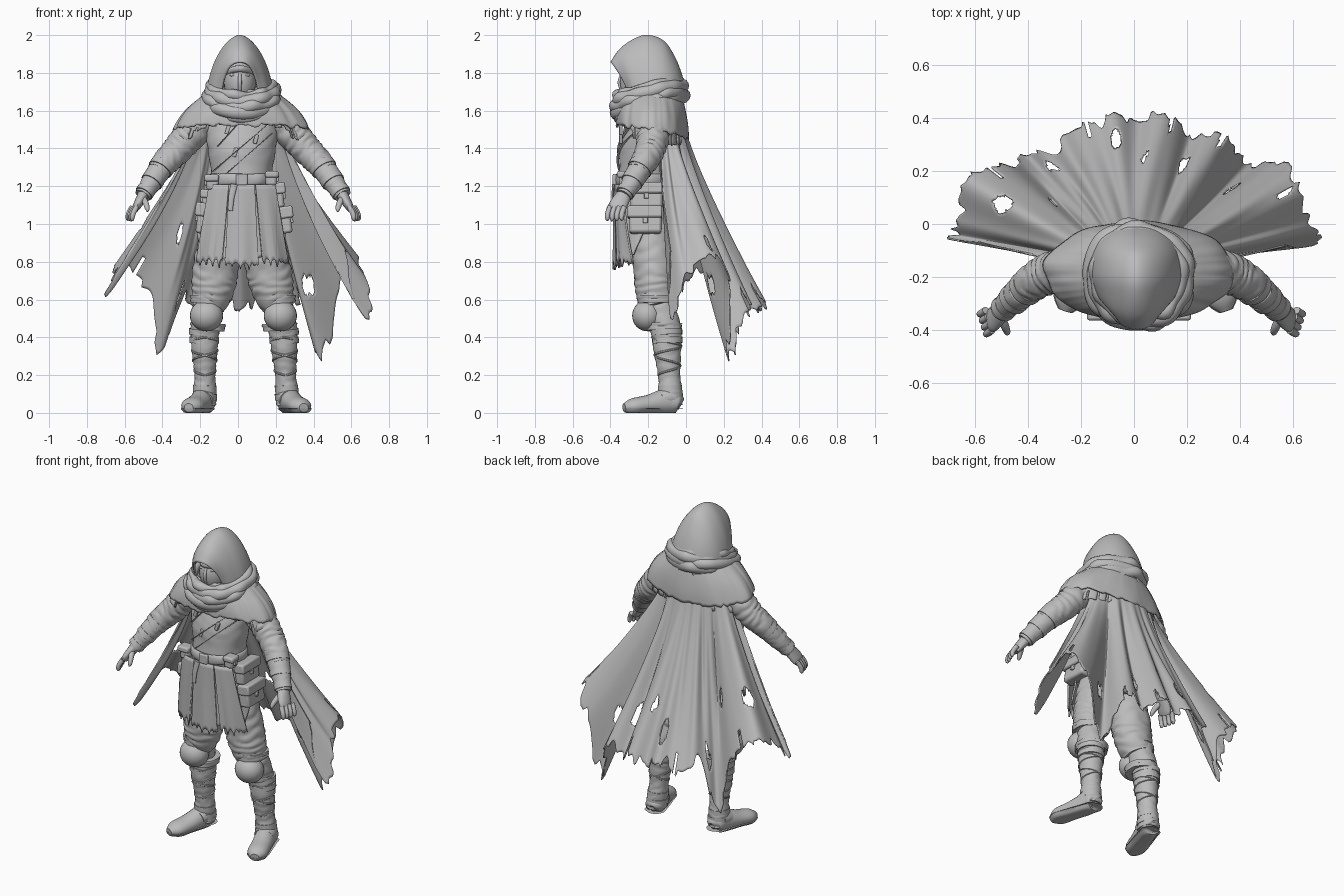
import bpy, bmesh
from math import sin, cos, pi, sqrt
from mathutils import Vector, Matrix, Euler, noise

if "Cube" in bpy.data.objects:
    bpy.data.objects.remove(bpy.data.objects["Cube"])

X, Y, Z = Vector((1, 0, 0)), Vector((0, 1, 0)), Vector((0, 0, 1))
SHIFT = 0.02  # the body stands slightly off the cloak's centre

grey = bpy.data.materials.new("plain_grey")
grey.use_nodes = True
grey.diffuse_color = (0.5, 0.5, 0.5, 1)
grey.node_tree.nodes["Principled BSDF"].inputs["Base Color"].default_value = (0.5, 0.5, 0.5, 1)


def finish(bm, name, thick=0, bevel=0, shift=SHIFT):
    bmesh.ops.delete(bm, geom=[v for v in bm.verts if not v.link_faces], context='VERTS')
    bmesh.ops.recalc_face_normals(bm, faces=bm.faces)
    mesh = bpy.data.meshes.new(name)
    bm.to_mesh(mesh)
    bm.free()
    mesh.materials.append(grey)
    ob = bpy.data.objects.new(name, mesh)
    bpy.context.collection.objects.link(ob)
    ob.location.x = shift
    bpy.ops.object.select_all(action='DESELECT')
    ob.select_set(True)
    bpy.context.view_layer.objects.active = ob
    bpy.ops.object.shade_smooth_by_angle(angle=.8)
    if thick:
        m = ob.modifiers.new("thickness", 'SOLIDIFY')
        m.thickness, m.offset = thick, 0
    if bevel:
        m = ob.modifiers.new("soft_edges", 'BEVEL')
        m.width, m.segments = bevel, 2


def surf(name, f, nu, nv, closed=True, caps=False, skip=None, **kw):
    """Grid surface from f(u, v); u runs around, v runs along."""
    bm = bmesh.new()
    cols = nu if closed else nu + 1
    g = [[bm.verts.new(f(i / nu, j / nv)) for i in range(cols)] for j in range(nv + 1)]
    for j in range(nv):
        for i in range(nu):
            if skip and skip((i + .5) / nu, (j + .5) / nv):
                continue
            k = (i + 1) % cols
            bm.faces.new((g[j][i], g[j][k], g[j + 1][k], g[j + 1][i]))
    if caps:
        bm.faces.new(g[0])
        bm.faces.new(g[-1])
    finish(bm, name, **kw)


def spline(rows, t):
    n = len(rows) - 1
    i = max(0, min(int(t * n), n - 1))
    f = t * n - i
    q = [rows[max(0, min(i + d, n))] for d in (-1, 0, 1, 2)]
    return [b + .5 * f * (c - a + f * (2 * a - 5 * b + 4 * c - d + f * (3 * (b - c) + d - a)))
            for a, b, c, d in zip(*q)]


def fold(amp, freq, u, v):
    a = 2 * pi * u
    n = noise.noise(Vector((cos(a), sin(a), v * 4 + freq)))
    return 1 + amp * (2 * abs(sin(pi * freq * v + 1.5 * sin(a) + 4 * n)) - 1)


def jag(t, k):
    return (t * k % 1) * .5 + abs(noise.noise(Vector((t * k * 2.3, k, .5))))


def side(p, s):
    """Mirror a point; the left limbs stand a little wider than the right ones."""
    low, far = max(0, .8 - p.z), max(0, p.x - .35)
    return Vector((s * p.x + (.05 * low + .06 * far if s > 0 else .012 * low), p.y, p.z))


def limb(name, rows, s=1, ref=X, nu=20, nv=24, amp=0, freq=6, lo=-9, hi=9):
    """Tube through rows of (x, y, z, radius, cross radius)."""
    def f(u, v):
        r = spline(rows, v)
        t = Vector(spline(rows, min(v + .01, 1))[:3]) - Vector(spline(rows, max(v - .01, 0))[:3])
        a = (ref - ref.project(t)).normalized()
        b = t.cross(a).normalized()
        k = fold(amp, freq, u, v)
        p = Vector(r[:3]) + a * r[3] * k * cos(2 * pi * u) + b * r[-1] * k * sin(2 * pi * u)
        p.z = min(max(p.z, lo), hi)
        return side(p, s)
    surf(name, f, nu, nv, caps=True)


def ball(name, loc, radii):
    bm = bmesh.new()
    bmesh.ops.create_uvsphere(bm, u_segments=24, v_segments=16, radius=1,
                              matrix=Matrix.LocRotScale(Vector(loc), None, Vector(radii)))
    finish(bm, name)


def box(name, loc, size, rot=(0, 0, 0), bevel=.01):
    bm = bmesh.new()
    bmesh.ops.create_cube(bm, size=1, matrix=Matrix.LocRotScale(Vector(loc), Euler(rot), Vector(size)))
    finish(bm, name, bevel=bevel)


def band(name, cy, rx, ry, back, front, r, tall=1.2, wob=.012, seed=0):
    """Closed loop of cloth or leather around the body, dipping in front."""
    def f(u, v):
        a, th = 2 * pi * u, 2 * pi * v
        n = noise.noise(Vector((cos(th) * 2, sin(th) * 2, seed)))
        d = r * cos(a) * (1 + .5 * n) + wob * n
        z = back + (front - back) * ((1 - sin(th)) / 2) ** 1.5 + r * tall * sin(a) + wob * n
        return Vector(((rx + d) * cos(th), cy + (ry + d) * sin(th), z))
    surf(name, f, 12, 72)


# Hood: arches of (apex y, apex z, half width, base y, pointedness, rim sweep) from rim to nape
arches = [(-.395, 1.855, .10, -.29, .75, 1.8), (-.345, 1.925, .14, -.27, .95, 1.5),
          (-.27, 1.977, .163, -.23, 1.15, 1.2), (-.20, 1.995, .175, -.19, 1.2, 1), (-.12, 1.965, .173, -.14, 1.2, 1),
          (-.065, 1.885, .16, -.1, 1.1, 1), (-.03, 1.80, .135, -.07, 1, 1), (-.01, 1.72, .10, -.04, 1, 1),
          (-.01, 1.66, .05, -.02, 1, 1)]


def hood(u, v):
    y, z, w, base, point, sweep = spline(arches, v)
    c, k = cos(pi * u), abs(sin(pi * u))
    x = w * abs(c) ** point
    return Vector((x if c > 0 else -x, base + (y - base) * k ** sweep, 1.62 + (z - 1.62) * k))


surf("hood", hood, 40, 36, closed=False, thick=.012, shift=.01)

# Masked face
ball("masked_face", (-.01, -.25, 1.75), (.085, .1, .12))
limb("brow_wrap", [(-.085, -.27, 1.8, .018), (-.03, -.335, 1.82, .018), (.01, -.335, 1.82, .018),
                   (.065, -.27, 1.8, .018)], ref=Z)
limb("mask_seam", [(-.01, -.335, 1.8, .008), (-.01, -.352, 1.75, .01), (-.01, -.335, 1.69, .008)])
for s in (-1, 1):
    ball("eye", (-.01 + s * .036, -.325, 1.788), (.018, .012, .008))

# Neck scarf
for i, (rx, back, front, r) in enumerate([(.165, 1.755, 1.675, .024), (.18, 1.73, 1.65, .03),
                                          (.186, 1.7, 1.62, .028), (.18, 1.675, 1.59, .032),
                                          (.165, 1.655, 1.56, .024)]):
    band("scarf_fold", -.195, rx, rx - .003, back, front, r, seed=i * 3.7)
surf("scarf_lining", lambda u, v: Vector(((.1 + .07 * v) * cos(2 * pi * u),
     -.2 + (.1 + .06 * v) * sin(2 * pi * u), 1.58 + .1 * v)), 32, 6, caps=True)

# Shoulder mantle with a torn hem, over a longer torn lining
mantle = [(.16, .145), (.23, .163), (.29, .176), (.33, .184), (.355, .186)]


def mantle_at(drop, scale, k):
    def f(u, v):
        a = 2 * pi * u
        rx, ry = spline(mantle, v)
        hem = 1.495 + drop * abs(cos(a)) - .035 * sin(a) - .022 * jag(u, k)
        w = scale * (1 + .05 * v * noise.noise(Vector((cos(a) * 2.5, sin(a) * 2.5, v))))
        return Vector((rx * w * cos(a), -.18 + ry * w * sin(a), 1.71 + (hem - 1.71) * v))
    return f


surf("shoulder_mantle", mantle_at(.015, 1, 19), 128, 14, thick=.01)
surf("torn_lining", mantle_at(-.06, .92, 29), 128, 14, thick=.006,
     skip=lambda u, v: v > .8 and u * 31 % 1 < .25 or (.6 < u < .9 and v > .85))

# Torso: rows of (centre y, half width, half depth), evenly spaced from z 1.6 to 0.9
torso = [(-.18, .17, .10), (-.19, .19, .13), (-.205, .18, .145), (-.21, .165, .143),
         (-.22, .16, .14), (-.22, .165, .135), (-.205, .17, .13), (-.19, .13, .11)]


def torso_point(u, v):
    cy, rx, ry = spline(torso, v)
    a = 2 * pi * u
    k = fold(.012, 7, u, v)
    return Vector((rx * k * cos(a), cy + ry * k * sin(a), 1.6 - .7 * v))


surf("tunic_body", torso_point, 48, 40, caps=True)


def strap(name, x0, z0, x1, z1, w):
    def f(u, v):
        x, z = x0 + (x1 - x0) * v + (u - .5) * w * .7, z0 + (z1 - z0) * v + (u - .5) * w * .7
        cy, rx, ry = spline(torso, (1.6 - z) / .7)
        return Vector((x, cy - ry * sqrt(max(.05, 1 - (x / rx) ** 2)) - .009, z))
    surf(name, f, 2, 24, closed=False, thick=.012)


strap("chest_strap", .14, 1.53, -.14, 1.29, .035)
strap("chest_strap", .15, 1.47, -.09, 1.26, .03)
strap("tunic_wrap_edge", -.02, 1.53, -.12, 1.42, .03)
for x, z in ((-.075, 1.5), (.075, 1.45), (-.035, 1.38)):
    box("strap_buckle", (x, -.345, z), (.022, .02, .05), (0, .3, 0), .004)

# Belts and buckle
band("belt", -.22, .165, .147, 1.235, 1.235, .012, 2.6, .002)
band("hip_belt", -.22, .172, .15, 1.19, 1.17, .011, 1.8, .006, 5)
box("belt_buckle", (0, -.378, 1.235), (.06, .02, .06), bevel=.006)
limb("belt_tail", [(-.04, -.383, 1.21, .018, .008), (-.055, -.388, 1.14, .016, .007),
                   (-.06, -.39, 1.07, .012, .006)])


# Ragged tunic skirt, long in front and short at the hips, with overlapping panels
def skirt(u, v):
    a = 2 * pi * u
    hem = 1 - .15 * min(1, max(0, -2.2 * sin(a))) - .04 * jag(u, 17)
    k = 1 + .02 * v * sin(9 * a) + .02 * v * noise.noise(Vector((cos(a) * 4, sin(a) * 4, v)))
    return Vector(((.16 + .075 * v ** .8) * k * cos(a), -.215 + (.142 + .012 * v) * k * sin(a),
                   1.23 + (hem - 1.23) * v))


surf("tunic_skirt", skirt, 144, 20, thick=.01,
     skip=lambda u, v: v > .6 and min(abs(u - q) for q in (.17, .33, .66, .84)) < .006)
for x, w, low in ((-.15, .065, .83), (.0, .085, .81), (.155, .065, .83)):
    def panel(u, v, x=x, w=w, low=low):
        px = (x * (.8 + .35 * v)) + (u - .5) * 2 * w * (.8 + .25 * v)
        z = 1.21 + (low - .06 * jag(u + x, 4) - 1.21) * v
        y = -.215 - .163 * sqrt(1 - min(.9, (px / .27) ** 2)) + .006 * sin(u * 9 + x * 40) * v
        return Vector((px, y, z))
    surf("skirt_panel", panel, 28, 16, closed=False, thick=.01)

# Pouches: (x, y, z, sizes, tilt), each with a flap and a stud
for x, y, z, sx, sy, sz, tilt in ((.19, -.21, 1.15, .06, .17, .13, -.12), (.225, -.215, 1.02, .07, .17, .14, -.15),
                                  (-.185, -.22, 1.13, .05, .13, .1, .12), (-.21, -.22, 1.03, .05, .14, .16, .15),
                                  (-.155, -.325, 1.22, .065, .06, .08, 0), (.155, -.325, 1.24, .06, .06, .075, 0)):
    out = 1 if x > 0 else -1
    box("pouch", (x, y, z), (sx, sy, sz), (0, tilt, 0), .014)
    box("pouch_flap", (x + out * .005, y - .003, z + sz * .3), (sx + .012, sy + .014, sz * .45), (0, tilt, 0), .01)
    box("pouch_stud", (x + out * sx * .56, y, z), (.016, .025, .03), (0, tilt, 0), .004)

# Limbs, built once and mirrored
shin = [(.185, -.14, .57, .075, .08), (.2, -.105, .43, .073, .08), (.202, -.098, .32, .067, .071),
        (.202, -.089, .2, .055, .058), (.205, -.083, .11, .06, .063), (.205, -.082, .04, .06, .063)]
foot = [(.198, -.025, .045, .02, .025), (.2, -.045, .055, .055, .05), (.215, -.1, .06, .058, .07),
        (.248, -.2, .045, .06, .05), (.275, -.283, .035, .058, .042), (.29, -.328, .03, .025, .02)]
for s in (-1, 1):
    limb("trouser_leg", [(.09, -.19, 1.02, .1, .12), (.12, -.178, .87, .115, .112), (.142, -.168, .74, .12, .107),
                         (.158, -.163, .645, .11, .103), (.18, -.148, .56, .085, .09)],
         s, nv=48, nu=32, amp=.035, freq=7)
    limb("boot_shaft", shin, s, nv=56, nu=28, amp=.03, freq=10)
    limb("boot_foot", foot, s, nu=24, lo=.015)
    limb("boot_sole", [r[:3] + (r[3] + .004, r[4] + .006) for r in foot], s, nu=24, lo=0, hi=.022)
    limb("instep_strap", [(.207, -.07, .085, .06, .05), (.212, -.1, .08, .063, .054),
                          (.222, -.135, .07, .06, .05)], s, lo=.03)
    for z, r in ((.43, .08), (.385, .078), (.13, .062), (.085, .064)):
        limb("boot_band", [(.203, -.102 + .055 * (.43 - z), z + .016, r, r + .002),
                           (.204, -.101 + .055 * (.43 - z), z - .016, r, r + .002)], s, nv=4, nu=28)
    for turn in (-1, 1):
        lace = []
        for k in range(33):
            c = spline(shin, .25 + .011 * k)
            a = turn * 4 * pi * k / 32 - pi / 2
            lace.append((c[0] + c[3] * cos(a), c[1] + c[4] * sin(a), c[2], .006))
        limb("boot_lace", lace, s, ref=Z, nu=6, nv=96)
    ball("knee_pad", side(Vector((.19, -.205, .515)), s), (.088, .08, .083))
    for z, y in ((.6, -.158), (.455, -.122)):
        limb("knee_strap", [(.182, y, z + .02, .094, .1), (.184, y, z - .02, .09, .095)],
             s, nv=6, nu=28, amp=.03, freq=2)

    # Sleeve, wraps, bracer
    limb("sleeve", [(.2, -.17, 1.55, .08), (.28, -.175, 1.465, .084), (.345, -.19, 1.39, .077),
                    (.4, -.22, 1.33, .07), (.445, -.255, 1.275, .058)], s, Y, 28, 56, .045, 8)
    limb("bracer", [(.415, -.23, 1.315, .062), (.455, -.265, 1.255, .06), (.495, -.3, 1.195, .05),
                    (.525, -.33, 1.15, .042)], s, Y, 24, 32, .025, 6)
    for t, r in ((0, .068), (.45, .06), (.85, .05)):
        p = Vector((.425, -.24, 1.3)).lerp(Vector((.525, -.33, 1.15)), t)
        d = Vector((.008, -.007, -.012))
        limb("bracer_strap", [(*(p - d), r), (*(p + d), r)], s, Y, 24, 4)

    # Gloved hand
    limb("glove_palm", [(.515, -.32, 1.165, .036, .032), (.535, -.342, 1.13, .045, .027),
                        (.555, -.362, 1.095, .048, .022), (.565, -.37, 1.075, .04, .016)], s, Y, 16, 12)
    for i in range(4):
        b = Vector((.557 + .008 * i, -.402 + .025 * i, 1.09))
        limb("finger", [(*b, .014), (*(b + Vector((.018, -.012, -.035))), .014),
                        (*(b + Vector((.022, -.014, -.062))), .012),
                        (*(b + Vector((.016, -.016, -.075 + .004 * abs(i - 1)))), .004)], s, Y, 10, 10)
    limb("thumb", [(.525, -.35, 1.14, .018), (.508, -.388, 1.11, .016), (.5, -.41, 1.08, .012),
                   (.5, -.415, 1.065, .004)], s, X, 10, 10)

# Cloak: the hem is a spline through (x, y, z) from the right edge to the left edge
hem = [(-.56, -.07, .86), (-.7, -.05, .62), (-.68, .02, .7), (-.62, .17, .78), (-.5, .23, .66),
       (-.41, .25, .31), (-.31, .3, .58), (-.2, .36, .54), (-.09, .43, .59), (.02, .39, .54), (.12, .41, .58),
       (.22, .35, .52), (.33, .33, .56), (.46, .24, .27), (.54, .23, .66), (.63, .14, .83),
       (.68, .0, .7), (.685, -.08, .49), (.56, -.08, .86)]
holes = [(.16, .72, .018, .06), (.31, .85, .01, .04), (.45, .82, .013, .07), (.52, .68, .01, .035),
         (.62, .78, .01, .07), (.74, .74, .011, .045), (.24, .6, .005, .05), (.4, .95, .004, .07),
         (.57, .97, .004, .1), (.67, .97, .004, .08), (.2, .96, .004, .07), (.83, .9, .005, .06)]


def cloak(u, v):
    th = pi * (1.04 - 1.08 * u)
    top = Vector((.22 * cos(th), -.14 + .13 * sin(th), 1.53))
    low = Vector(spline(hem, u))
    v *= 1.02 - .075 * jag(u, 23)
    k = v ** 1.28
    out = Vector((cos(th), sin(th), 0))
    n = noise.noise(Vector((u * 5, .7, v * .6)))
    wave = .018 * sin(2 * pi * 8 * u + 3 * n) + .006 * sin(2 * pi * 19 * u + 2 * v + 4 * n)
    p = top.lerp(low, k) + out * wave * sin(pi * min(v, .8) * .75)
    return Vector((p.x, p.y, top.z + (low.z - top.z) * v))


surf("cloak", cloak, 340, 64, closed=False, thick=.007, shift=0,
     skip=lambda u, v: any(((u - a) / c) ** 2 + ((v - b) / d) ** 2 < 1 for a, b, c, d in holes))
